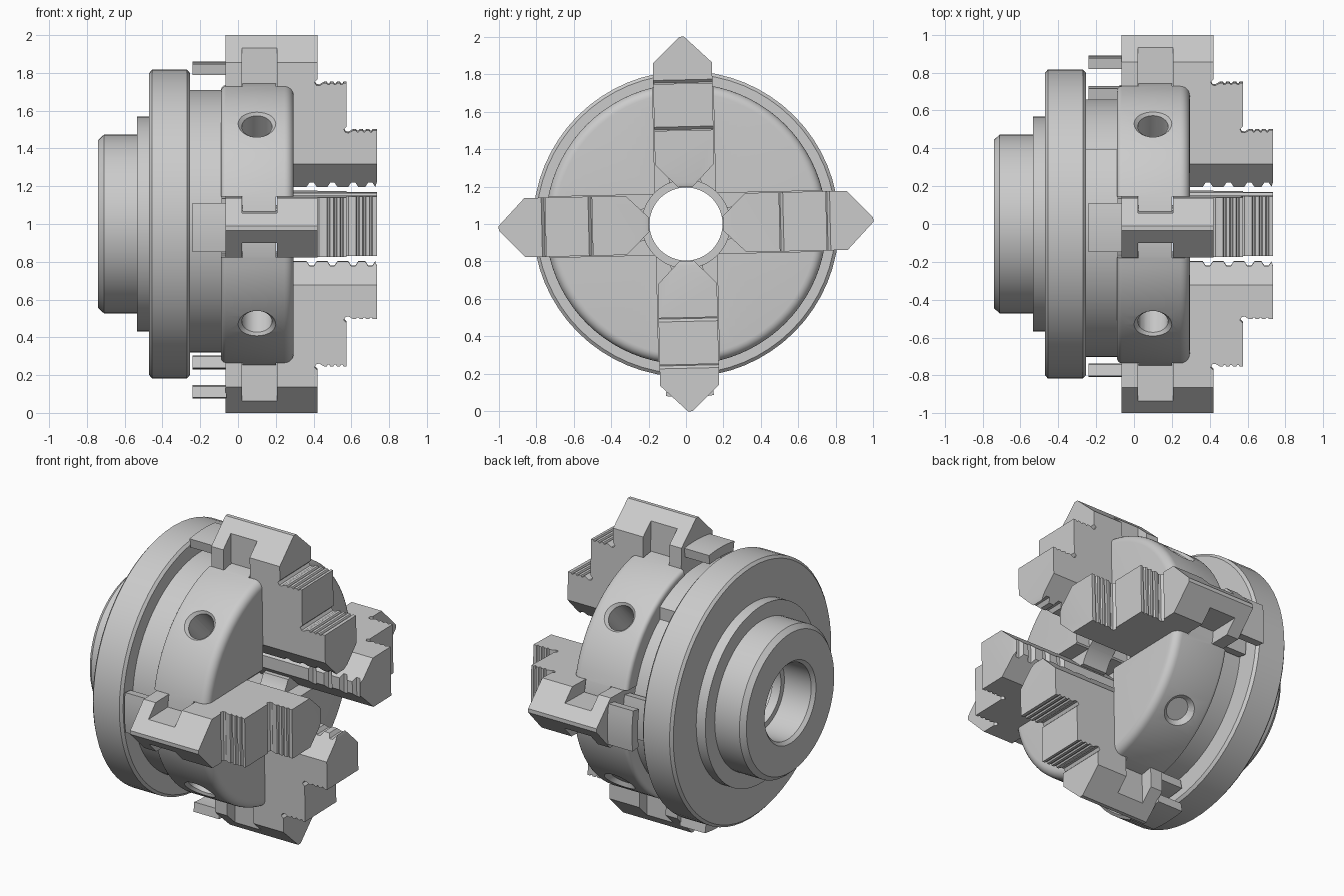
import bpy, bmesh
from math import sin, cos, pi, radians
from mathutils import Matrix

if "Cube" in bpy.data.objects:
    bpy.data.objects.remove(bpy.data.objects["Cube"])

TILT = radians(1.3)          # small twist of the jaws about the spindle axis


def finish(bm, name):
    bmesh.ops.recalc_face_normals(bm, faces=bm.faces)
    me = bpy.data.meshes.new(name)
    bm.to_mesh(me)
    bm.free()
    ob = bpy.data.objects.new(name, me)
    bpy.context.collection.objects.link(ob)
    return ob


def prism(name, pts, to3d, a, b):
    """Extrude a 2D outline between depths a and b."""
    bm = bmesh.new()
    lo = [bm.verts.new(to3d(u, v, a)) for u, v in pts]
    hi = [bm.verts.new(to3d(u, v, b)) for u, v in pts]
    bm.faces.new(lo)
    bm.faces.new(hi)
    n = len(pts)
    for i in range(n):
        j = (i + 1) % n
        bm.faces.new((lo[i], lo[j], hi[j], hi[i]))
    return finish(bm, name)


def ring(name, profile, steps=64, radius=lambda i, r: r):
    """Revolve a closed (x, r) profile about the x axis."""
    bm = bmesh.new()
    rows = []
    for i in range(steps):
        a = 2 * pi * i / steps
        rows.append([bm.verts.new((x, -radius(i, r) * sin(a), radius(i, r) * cos(a)))
                     for x, r in profile])
    n = len(profile)
    for i in range(steps):
        p, q = rows[i], rows[(i + 1) % steps]
        for k in range(n):
            m = (k + 1) % n
            bm.faces.new((p[k], p[m], q[m], q[k]))
    return finish(bm, name)


def boolean(ob, other, op):
    mod = ob.modifiers.new("cut", 'BOOLEAN')
    mod.operation, mod.object, mod.solver = op, other, 'EXACT'
    bpy.context.view_layer.update()
    dg = bpy.context.evaluated_depsgraph_get()
    me = bpy.data.meshes.new_from_object(ob.evaluated_get(dg))
    ob.modifiers.clear()
    ob.data = me
    bpy.data.objects.remove(other)


def fillet(cx, cr, rad, a0, a1, n=6):
    return [(cx + rad * cos(radians(a0 + (a1 - a0) * i / n)),
             cr + rad * sin(radians(a0 + (a1 - a0) * i / n))) for i in range(n + 1)]


# Back plate: spigot, shoulder, wide flange and stepped bore
ring("back_plate", [
    (-.74, .26), (-.74, .445), (-.71, .473), (-.535, .473), (-.535, .568), (-.47, .568),
    (-.47, .80), (-.455, .817), (-.27, .817), (-.255, .80), (-.255, .195), (-.43, .195),
    (-.43, .225), (-.47, .225), (-.47, .205), (-.53, .205), (-.53, .24), (-.72, .24)])


# Scroll plate: the outer wall follows a spiral with one step
def spiral(i, r):
    if r < .5:
        return r
    turn = ((i - 86.5) % 96) / 96          # counted from the step
    turn = 1 - turn
    return .71 if turn > .72 else .645 + .065 * turn / .72


ring("scroll_plate", [(-.26, .235), (-.26, .7), (-.085, .7), (-.085, .235)], 96, spiral)

# Body: rounded drum with a cross of tongued slots and four key holes
body = ring("body", [(-.09, .235)] + fillet(-.065, .725, .025, 180, 90, 4)
            + fillet(.245, .70, .05, 90, 0) + [(.295, .235)], 80)
half = [(-.2, .162), (.025, .162), (.025, .084), (.2, .084), (.2, .162), (.4, .162)]
slot = half + [(x, -w) for x, w in reversed(half)]
for turn in (0, pi / 2):
    cutter = prism("slot_cutter", slot, lambda u, v, d: (u, v, d), -1, 1)
    cutter.data.transform(Matrix.Rotation(turn + TILT, 4, 'X'))
    boolean(body, cutter, 'DIFFERENCE')
for k in range(4):
    turn = Matrix.Rotation(pi / 4 + k * pi / 2, 4, 'X')
    for r1, r2, z0, z1 in ((.08, .08, .42, .9), (.07, .16, .72, .81)):
        bm = bmesh.new()
        bmesh.ops.create_cone(bm, cap_ends=True, segments=32, radius1=r1, radius2=r2,
                              depth=z1 - z0,
                              matrix=turn @ Matrix.Translation((.1, 0, (z0 + z1) / 2)))
        boolean(body, finish(bm, "key_hole_cutter"), 'DIFFERENCE')


# Jaw: stepped side profile with reliefs, fine grooves and gripping serrations
def step(x0, x1, r):
    pts = [(x0, r + .02), (x0 - .015, r + .005), (x0 - .005, r - .012), (x0 + .01, r - .014),
           (x0 + .035, r), (x0 + .05, r)]
    for g in (.055, .09, .125):
        pts += [(x0 + g, r - .009), (x0 + g + .008, r - .009), (x0 + g + .013, r)]
        if g < .12:
            pts.append((x0 + g + .03, r))
    return pts + [(x1, r)]


side = [(-.065, 1.0), (.42, 1.0)] + step(.42, .575, .75) + step(.575, .735, .5) + [(.735, .222)]
for c in (.70, .61, .50, .39):
    side += [(c + .027, .197), (c + .012, .22), (c - .012, .22), (c - .027, .197)]
side += [(.295, .197), (-.065, .197)]
plan = [(.012, 1.0), (.158, .86), (.158, .32), (.032, .19)]
plan += [(-t, r) for t, r in reversed(plan)]

jaw = prism("jaw", side, lambda x, r, t: (x, t, r), -.3, .3)
boolean(jaw, prism("plan_cutter", plan, lambda t, r, x: (x, t, r), -.2, 1), 'INTERSECT')
for s in (-1, 1):
    guide = [(.02, s * .08), (.207, s * .08), (.207, s * .3), (.02, s * .3)]
    boolean(jaw, prism("guide_cutter", guide, lambda x, t, r: (x, t, r), .1, 1.1), 'DIFFERENCE')


# Scroll teeth: curved lugs on the back of each jaw
def tooth(name, r):
    angs = [-.125 / r + .25 / r * i / 6 for i in range(7)]
    pts = [((r + .03) * sin(a), (r + .03) * cos(a)) for a in angs]
    pts += [((r - .03) * sin(a), (r - .03) * cos(a)) for a in reversed(angs)]
    return prism(name, pts, lambda t, z, x: (x, t, z), -.24, -.06)


teeth = [(.83,), (.78,), (.74, .895), (.70, .86)]
for k in range(4):
    turn = Matrix.Rotation(k * pi / 2 + TILT, 4, 'X')
    me = jaw.data.copy()
    me.transform(turn)
    ob = bpy.data.objects.new(f"jaw_{k + 1}", me)
    bpy.context.collection.objects.link(ob)
    for i, r in enumerate(teeth[k]):
        tooth(f"jaw_{k + 1}_tooth_{i + 1}", r).data.transform(turn)
bpy.data.objects.remove(jaw)

# Lift to the ground plane and smooth the round surfaces
for ob in bpy.context.collection.objects:
    ob.location.z = 1
    ob.select_set(True)
    bpy.context.view_layer.objects.active = ob
bpy.ops.object.shade_smooth_by_angle(angle=radians(30))
